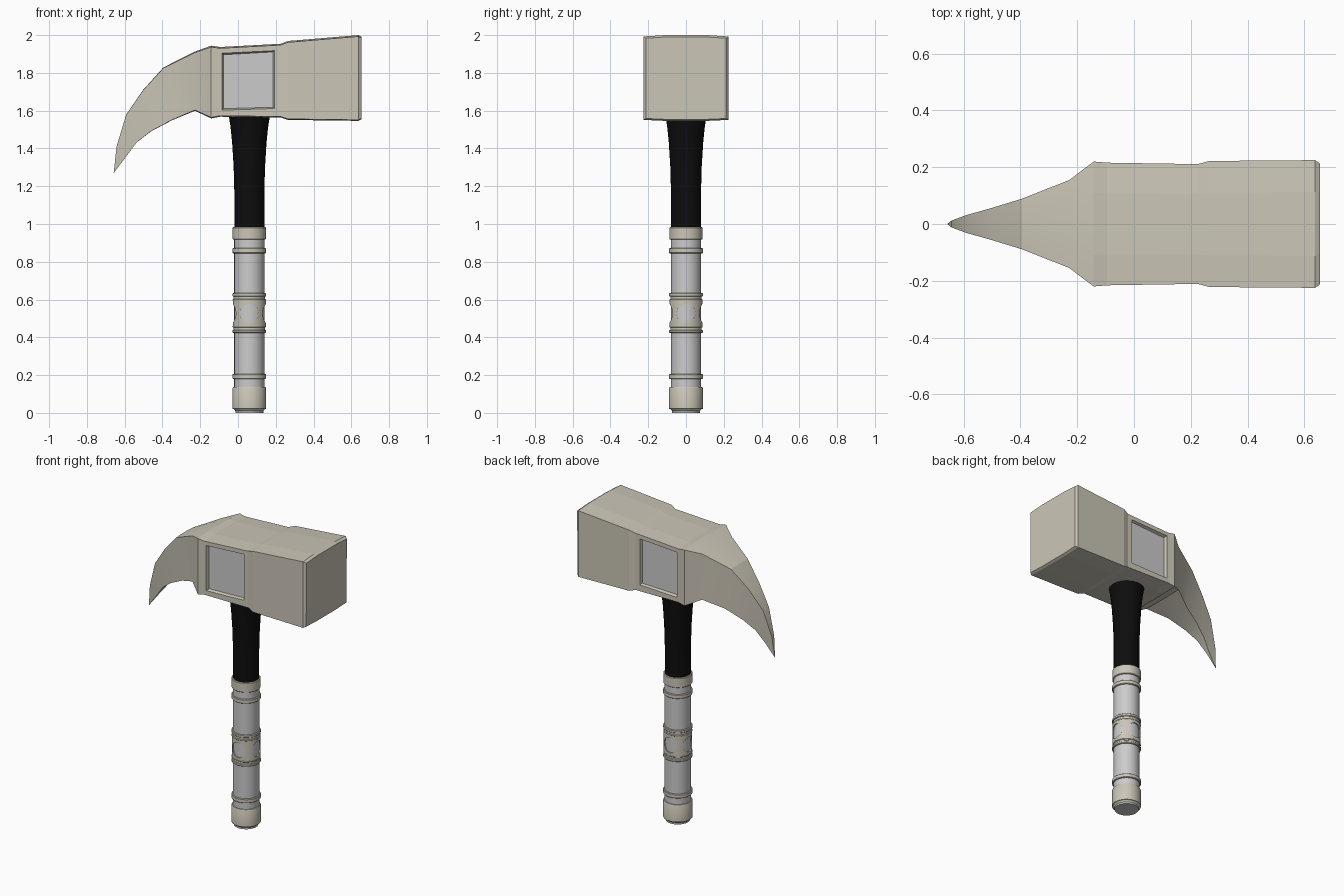
import bpy, bmesh, math

if "Cube" in bpy.data.objects:
    bpy.data.objects.remove(bpy.data.objects["Cube"])

AXIS_X = 0.06  # the handle stands slightly right of centre


def material(name, rgb):
    m = bpy.data.materials.new(name)
    m.diffuse_color = (*rgb, 1)
    m.use_nodes = True
    m.node_tree.nodes["Principled BSDF"].inputs["Base Color"].default_value = m.diffuse_color
    return m


CREAM = material("cream", (0.60, 0.565, 0.475))
BLACK = material("black", (0.004, 0.004, 0.004))


def loft(name, rings, mat=None, tip=None):
    """Skin a list of equal-length rings, closed by end caps or a tip point."""
    bm = bmesh.new()
    vs = [[bm.verts.new(p) for p in r] for r in rings]
    n = len(rings[0])
    for a, b in zip(vs, vs[1:]):
        for i in range(n):
            j = (i + 1) % n
            bm.faces.new((a[i], a[j], b[j], b[i]))
    bm.faces.new(vs[0])
    if tip:
        t = bm.verts.new(tip)
        for i in range(n):
            bm.faces.new((vs[-1][i], vs[-1][(i + 1) % n], t))
    else:
        bm.faces.new(vs[-1])
    bmesh.ops.recalc_face_normals(bm, faces=bm.faces)
    me = bpy.data.meshes.new(name)
    bm.to_mesh(me)
    bm.free()
    ob = bpy.data.objects.new(name, me)
    bpy.context.collection.objects.link(ob)
    if mat:
        me.materials.append(mat)
    return ob


def turned(name, profile, mat=None, sides=48):
    """Turn a (radius, z) profile around the handle axis."""
    ang = [2 * math.pi * k / sides for k in range(sides)]
    ob = loft(name, [[(AXIS_X + r * math.cos(a), r * math.sin(a), z) for a in ang]
                     for r, z in profile], mat)
    smooth(ob)
    return ob


def smooth(ob, angle=30):
    bpy.ops.object.select_all(action='DESELECT')
    ob.select_set(True)
    bpy.context.view_layer.objects.active = ob
    bpy.ops.object.shade_smooth_by_angle(angle=math.radians(angle))


def cut(ob, cutter):
    m = ob.modifiers.new("cut", 'BOOLEAN')
    m.object, m.operation, m.solver = cutter, 'DIFFERENCE', 'EXACT'
    bpy.context.view_layer.objects.active = ob
    bpy.ops.object.modifier_apply(modifier=m.name)
    bpy.data.objects.remove(cutter)


def head_ring(tx, tz, bx, bz, w):
    """Box section with slightly crowned top and bottom."""
    c = w / 0.22
    return [(tx, -w, tz - .010 * c), (tx, -w / 2, tz - .003 * c), (tx, w / 2, tz - .003 * c + 0),
            (tx, w, tz - .010 * c), (bx, w, bz + .007 * c), (bx, w / 2, bz + .002 * c),
            (bx, -w / 2, bz + .002 * c), (bx, -w, bz + .007 * c)]


# hammer block: top x, top z, bottom x, bottom z, half width
block = [(0.655, 1.993, 0.653, 1.552, .213), (0.638, 2.003, 0.638, 1.544, .225),
         (0.265, 1.972, 0.265, 1.549, .222), (0.225, 1.957, 0.225, 1.562, .211),
         (-0.095, 1.940, -0.095, 1.566, .216), (-0.142, 1.947, -0.142, 1.557, .220)]
head = loft("hammer_head", [head_ring(*s) for s in block], CREAM)

# curved spike on the other side
claw = [block[-1], (-0.228, 1.915, -0.228, 1.598, .155), (-0.395, 1.830, -0.350, 1.548, .089),
        (-0.503, 1.710, -0.460, 1.490, .056), (-0.592, 1.580, -0.535, 1.433, .031),
        (-0.643, 1.410, -0.592, 1.358, .012)]
spike = loft("curved_spike", [head_ring(*s) for s in claw], CREAM, tip=(-0.658, 0, 1.27))
smooth(spike, 20)


def panel_ring(y, d):
    return [(-0.085 + d, y, 1.602 + d), (0.195 - d, y, 1.609 + d),
            (0.195 - d, y, 1.920 - d), (-0.085 + d, y, 1.905 - d)]


# recessed window with a grey panel on both sides
for side, label in ((-1, "front"), (1, "back")):
    cut(head, loft("cutter", [panel_ring(side * .23, -.004), panel_ring(side * .192, .009)]))
    loft(label + "_panel", [panel_ring(side * .196, .009), panel_ring(side * .185, .009)])

# black flared neck
turned("neck", [(.079, .97), (.079, 1.15), (.083, 1.30), (.091, 1.43),
                (.099, 1.51), (.109, 1.575)], BLACK)

# grey grip core
turned("grip_core", [(.074, .0), (.074, .02), (.080, .03), (.080, .96)])

# cream collars and pommel
turned("pommel", [(.070, .006), (.082, .020), (.089, .022), (.089, .130), (.086, .136)], CREAM)
for i, (z0, z1, r) in enumerate([(.180, .207, .089), (.424, .440, .089), (.452, .462, .088),
                                 (.592, .602, .088), (.616, .634, .089), (.845, .872, .089),
                                 (.918, .983, .088)]):
    e = .003
    turned(f"collar_{i + 1}", [(r - e, z0), (r, z0 + e), (r, z1 - e), (r - e, z1)], CREAM)
turned("medallion_backing", [(.083, .43), (.083, .625)], CREAM)

# medallion sleeve with four round windows showing the grey core
sleeve = turned("medallion_sleeve", [(.087, .455), (.087, .60)], CREAM)
for axis in range(2):
    ring = [(2 * math.pi * k / 32) for k in range(32)]
    ends = []
    for s in (-.12, .12):
        pts = [(s, .05 * math.cos(a), .05 * math.sin(a)) for a in ring]
        ends.append([(AXIS_X + (p[0] if axis == 0 else p[1]), p[1] if axis == 0 else p[0],
                      .527 + p[2]) for p in pts])
    cutter = loft("cutter", ends)
    backing = bpy.data.objects["medallion_backing"]
    m = backing.modifiers.new("cut", 'BOOLEAN')
    m.object, m.solver = cutter, 'EXACT'
    bpy.context.view_layer.objects.active = backing
    bpy.ops.object.modifier_apply(modifier=m.name)
    cut(sleeve, cutter)
smooth(sleeve)
